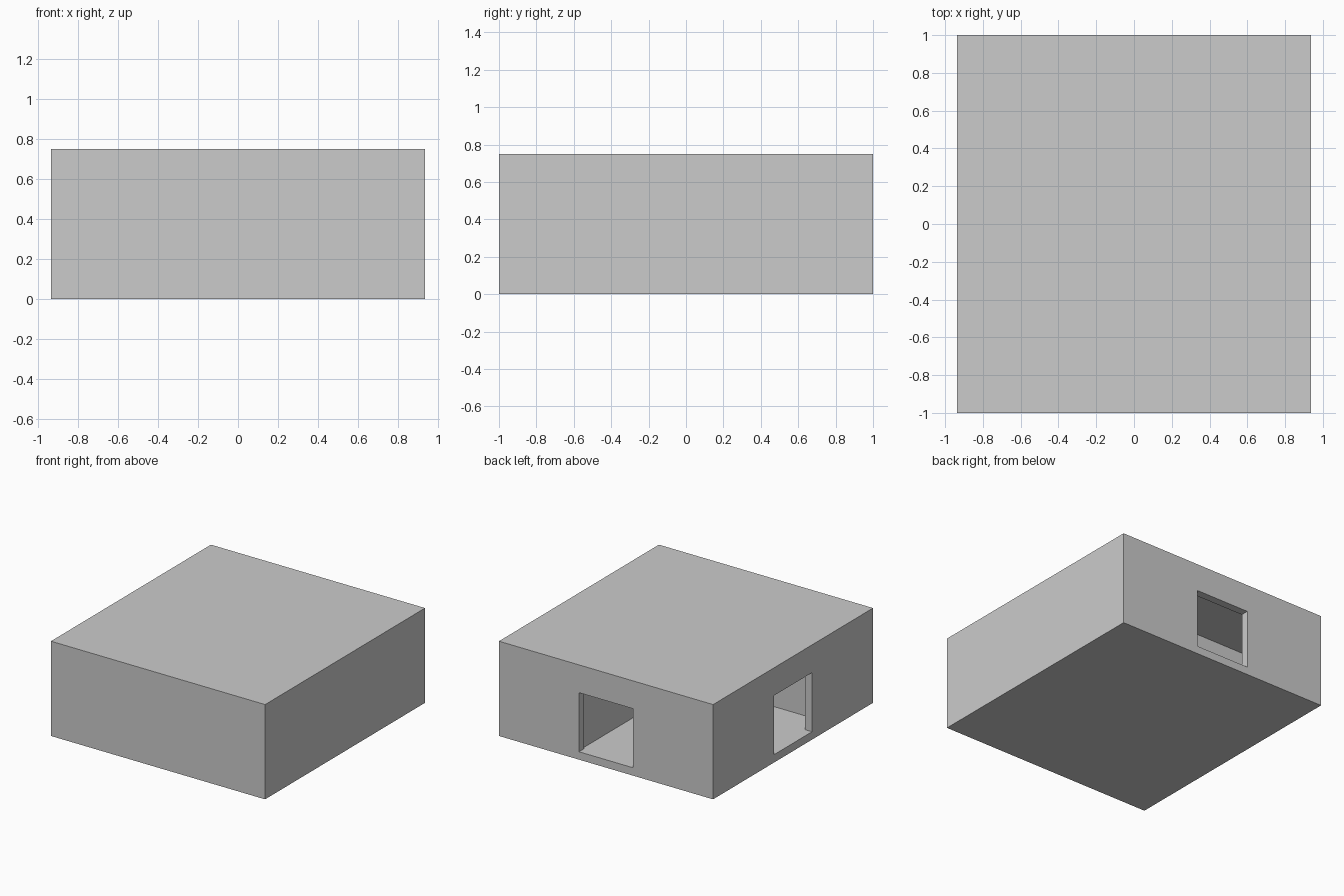
import bpy

if "Cube" in bpy.data.objects:
    bpy.data.objects.remove(bpy.data.objects["Cube"])

T = 0.0625                 # wall, floor and roof thickness
HX, HY, H = 0.9375, 1.0, 0.75


def box(name, x, y, z):
    """Axis-aligned box from (min, max) pairs."""
    bpy.ops.mesh.primitive_cube_add(
        size=1, location=[(r[0] + r[1]) / 2 for r in (x, y, z)])
    ob = bpy.context.object
    ob.name = name
    ob.scale = [r[1] - r[0] for r in (x, y, z)]
    bpy.ops.object.transform_apply(location=True, rotation=False, scale=True)
    return ob


def carve(target, name, x, y, z):
    """Cut a box-shaped space out of the target."""
    cutter = box(name, x, y, z)
    cutter.hide_render = True
    cutter.hide_viewport = True
    mod = target.modifiers.new(name, 'BOOLEAN')
    mod.operation = 'DIFFERENCE'
    mod.solver = 'EXACT'
    mod.object = cutter


# Building block
building = box("building", (-HX, HX), (-HY, HY), (0, H))

# Two rooms divided by a thin partition
room_z = (T, H - T)
carve(building, "back_room_space", (-HX + T, 0.25), (0.30, HY - T), room_z)
carve(building, "side_room_space", (-HX + T, 0.25), (-0.43, 0.24), room_z)

# Doorways in the back and left walls, level with the floor
door_z = (T, 0.53)
carve(building, "back_doorway_space", (-0.237, 0.237), (HY - 2 * T, HY + T), door_z)
carve(building, "left_doorway_space", (-HX - T, -HX + 2 * T), (-0.237, 0.237), door_z)

# Bake the cuts and drop the cutters
bpy.context.view_layer.update()
deps = bpy.context.evaluated_depsgraph_get()
mesh = bpy.data.meshes.new_from_object(building.evaluated_get(deps))
building.modifiers.clear()
building.data = mesh
for ob in [o for o in bpy.data.objects if o.name.endswith("_space")]:
    bpy.data.objects.remove(ob)
